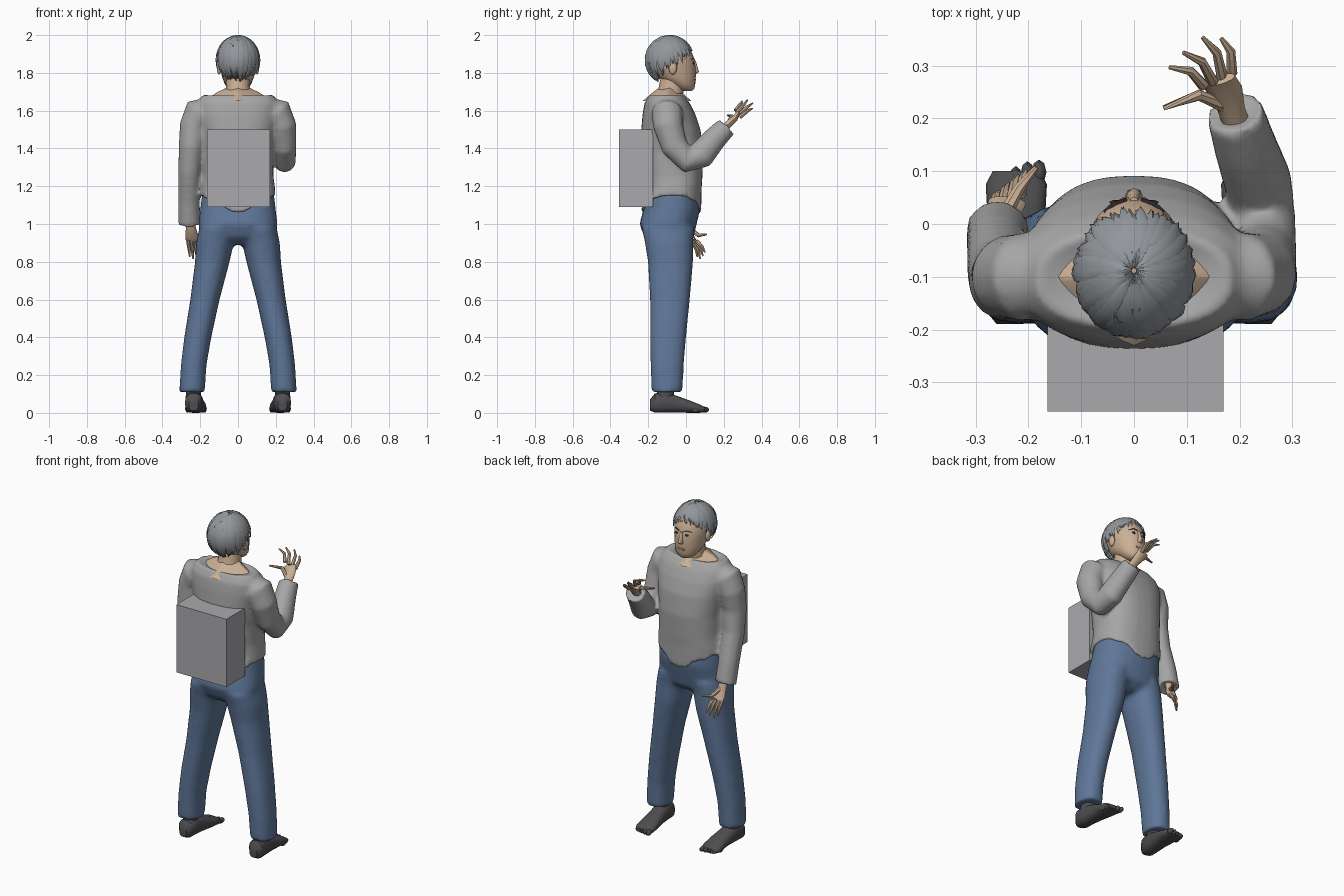
import bpy, bmesh, math, random
from mathutils import Vector

random.seed(4)
cube = bpy.data.objects.get("Cube")
if cube:
    bpy.data.objects.remove(cube, do_unlink=True)


def material(name, r, g, b):
    m = bpy.data.materials.new(name)
    m.use_nodes = True
    m.diffuse_color = (r, g, b, 1)
    m.node_tree.nodes["Principled BSDF"].inputs["Base Color"].default_value = (r, g, b, 1)
    return m


SHIRT = material("shirt grey", .38, .38, .385)
PACK = material("pack grey", .40, .40, .42)
DENIM = material("denim blue", .115, .185, .32)
SKIN = material("skin", .60, .43, .30)
HAIR = material("hair grey", .29, .31, .33)
SHOE = material("foot charcoal", .075, .075, .08)
DARK = material("eye dark", .03, .025, .025)
LIP = material("lip", .38, .2, .15)


def tube(bm, path, n=16, axis=None, p=2.0):
    """Skin a row of superellipse rings given as (x, y, z, half width, half depth)."""
    pts = [Vector(q[:3]) for q in path]
    rings = []
    for i, q in enumerate(path):
        t = axis or (pts[min(i + 1, len(pts) - 1)] - pts[max(i - 1, 0)]).normalized()
        u = Vector((1, 0, 0))
        u = (u - t * u.dot(t)).normalized()
        v = t.cross(u)
        ring = []
        for k in range(n):
            c, s = math.cos(k * math.tau / n), math.sin(k * math.tau / n)
            a = math.copysign(abs(c) ** (2 / p), c) * q[3]
            b = math.copysign(abs(s) ** (2 / p), s) * q[4]
            ring.append(bm.verts.new(pts[i] + u * a + v * b))
        rings.append(ring)
    for a, b in zip(rings, rings[1:]):
        for k in range(n):
            bm.faces.new((a[k], a[(k + 1) % n], b[(k + 1) % n], b[k]))
    for ring, q in ((rings[0], pts[0]), (rings[-1], pts[-1])):
        mid = bm.verts.new(q)
        for k in range(n):
            bm.faces.new((ring[k], ring[(k + 1) % n], mid))
    return rings


def ball(bm, loc, size, n=12):
    vs = bmesh.ops.create_uvsphere(bm, u_segments=n, v_segments=n // 2 + 2, radius=1)["verts"]
    for v in vs:
        v.co = Vector(loc) + Vector(v.co[i] * size[i] for i in range(3))


def finish(bm, name, mat, angle=40, voxel=0, smooth=0):
    if voxel or smooth == 0:
        bmesh.ops.recalc_face_normals(bm, faces=bm.faces)
    me = bpy.data.meshes.new(name)
    bm.to_mesh(me)
    bm.free()
    me.materials.append(mat)
    ob = bpy.data.objects.new(name, me)
    bpy.context.collection.objects.link(ob)
    if voxel:
        r = ob.modifiers.new("union", 'REMESH')
        r.mode, r.voxel_size, r.use_smooth_shade = 'VOXEL', voxel, True
        s = ob.modifiers.new("soften", 'SMOOTH')
        s.factor, s.iterations = .5, smooth
    elif angle:
        bpy.ops.object.select_all(action='DESELECT')
        ob.select_set(True)
        bpy.context.view_layer.objects.active = ob
        bpy.ops.object.shade_smooth_by_angle(angle=math.radians(angle))
    return ob


UP = Vector((0, 0, 1))

# Trousers: hips and two spread legs fused together
bm = bmesh.new()
tube(bm, [(0, -.09, .89, .13, .08), (0, -.09, .93, .195, .13), (0, -.095, 1.0, .21, .152),
          (0, -.075, 1.08, .2, .15), (0, -.065, 1.17, .19, .135)], 24, UP, 2.3)
for s in (-1, 1):
    tube(bm, [(s * .243, -.1, .11, .068, .082), (s * .235, -.1, .25, .068, .088),
              (s * .213, -.095, .4, .072, .096), (s * .175, -.085, .6, .078, .106),
              (s * .136, -.082, .8, .092, .12), (s * .122, -.09, .9, .1, .128),
              (s * .105, -.095, .98, .1, .14)], 20, UP, 2.2)
finish(bm, "trousers", DENIM, voxel=.014, smooth=5)

# Shirt: torso with ragged hem, fused with both sleeves
bm = bmesh.new()
rings = tube(bm, [(0, -.07, 1.15, .2, .15), (0, -.067, 1.19, .196, .15), (0, -.065, 1.25, .188, .152),
                  (0, -.07, 1.38, .188, .162), (0, -.08, 1.5, .205, .157), (0, -.09, 1.58, .22, .14),
                  (0, -.1, 1.64, .218, .12), (0, -.105, 1.685, .185, .09), (0, -.1, 1.665, .1, .05)],
             32, UP, 2.4)
for k, v in enumerate(rings[0]):
    ends = abs(math.sin(k * math.tau / 32))
    v.co.z -= .10 * ends ** 3 * (.45 + .55 * abs(math.sin(k * math.tau * 3 / 32)))
    v.co.y -= .02 if v.co.y < -.15 else 0
tube(bm, [(.16, -.1, 1.6, .07, .07), (.205, -.1, 1.59, .085, .085), (.235, -.095, 1.52, .075, .08),
          (.247, -.06, 1.41, .062, .072), (.247, .01, 1.335, .06, .068), (.235, .08, 1.365, .065, .075),
          (.21, .15, 1.45, .06, .064), (.19, .215, 1.515, .055, .056), (.195, .19, 1.49, .035, .035)], 14)
tube(bm, [(-.16, -.1, 1.6, .07, .07), (-.205, -.1, 1.59, .085, .085), (-.235, -.1, 1.52, .075, .08),
          (-.248, -.11, 1.41, .066, .072), (-.257, -.09, 1.28, .06, .066), (-.26, -.04, 1.12, .058, .062),
          (-.258, -.01, .995, .06, .06), (-.258, -.015, 1.03, .036, .036)], 14)
finish(bm, "shirt", SHIRT, voxel=.012, smooth=3)

# Box pack on the back
bm = bmesh.new()
for v in bmesh.ops.create_cube(bm, size=1)["verts"]:
    v.co = Vector((.003 + v.co.x * .334, -.265 + v.co.y * .18, 1.295 + v.co.z * .41))
finish(bm, "back_box", PACK, angle=0)

# Neck and the bare yoke inside the V neckline
bm = bmesh.new()
tube(bm, [(0, -.06, 1.8, .066, .07), (0, -.075, 1.73, .062, .068), (0, -.085, 1.69, .07, .07)], 16, UP)
tube(bm, [(0, -.085, 1.72, .062, .06), (0, -.1, 1.698, .11, .075), (0, -.1, 1.65, .18, .13)], 24, UP, 1.2)
finish(bm, "neck", SKIN)

# Head, nose and ears
bm = bmesh.new()
tube(bm, [(0, .005, 1.703, .028, .025), (0, -.002, 1.715, .048, .045), (0, -.018, 1.74, .07, .067),
          (0, -.05, 1.78, .085, .102), (0, -.068, 1.83, .095, .12), (0, -.08, 1.88, .102, .122),
          (0, -.086, 1.93, .092, .108), (0, -.088, 1.965, .066, .08), (0, -.088, 1.985, .036, .045)],
     24, UP)
tube(bm, [(0, .043, 1.865, .008, .008), (0, .05, 1.83, .011, .012), (0, .053, 1.805, .017, .015),
          (0, .047, 1.795, .012, .008)], 8, UP)
for s in (-1, 1):
    ball(bm, (s * .1, -.07, 1.825), (.012, .022, .034))
finish(bm, "head", SKIN, 60)

# Eyes, brows and mouth
bm = bmesh.new()
for s in (-1, 1):
    ball(bm, (s * .034, .041, 1.851), (.013, .005, .006), 10)
    tube(bm, [(s * .015, .046, 1.87, .003, .003), (s * .035, .04, 1.877, .004, .004),
              (s * .056, .024, 1.87, .002, .002)], 6, Vector((0, 0, 1)))
finish(bm, "eyes_and_brows", DARK)
bm = bmesh.new()
ball(bm, (0, .047, 1.764), (.026, .006, .007))
finish(bm, "mouth", LIP)

# Hair: overlapping tapered locks swept from the crown to the hairline
bm = bmesh.new()
C, R = Vector((0, -.088, 1.868)), Vector((.112, .127, .127))


def scalp(az, phi, lift):
    d = Vector((math.cos(az) * math.sin(phi), math.sin(az) * math.sin(phi), math.cos(phi)))
    return C + Vector(d[i] * (R[i] + lift) for i in range(3))


for i in range(120):
    az = (i + random.random() * .7) * math.tau * 2 / 120
    end = math.radians(108 - 41 * math.sin(az)) * random.uniform(.9, 1.04)
    start = 0.04 if i % 2 else end * random.uniform(.15, .4)
    lift, sweep = random.uniform(-.006, .003), random.uniform(-.1, .3)
    prev = None
    for j in range(8):
        f = j / 7
        phi = start + (end - start) * f
        w = .014 * (1 - f ** 4) * min(1, .35 + f * 3) + .001
        half = min(w / (.11 * max(math.sin(phi), .1)), .3)
        a = az + sweep * f
        row = [bm.verts.new(scalp(a + half * e, phi, lift + (.004 if e == 0 else 0))) for e in (-1, 0, 1)]
        if prev:
            for k in (0, 1):
                bm.faces.new((prev[k], row[k], row[k + 1], prev[k + 1]))
        prev = row
finish(bm, "hair", HAIR, 50, smooth=1)


# Hands: wrist, palm, four fingers and a thumb
def hand(name, wrist, palm, knuckles, tips, thumb, bend):
    bm = bmesh.new()
    w, p, b = Vector(wrist), Vector(palm), Vector(bend)
    k0, k1 = Vector(knuckles[0]), Vector(knuckles[1])
    tube(bm, [(*w, .027, .024), (*(w.lerp(p, .5)), .026, .02), (*p, .034, .018),
              (*((k0 + k1) / 2), .036, .012)], 10)
    for i, tip in enumerate(tips):
        base, tip = k0.lerp(k1, i / 3), Vector(tip)
        tube(bm, [(*base, .011, .011), (*(base.lerp(tip, .5) + b), .009, .009), (*tip, .004, .004)], 7)
    t = Vector(thumb)
    tube(bm, [(*w.lerp(p, .5), .014, .014), (*(p.lerp(t, .45) + b * .5), .011, .011), (*t, .005, .005)], 7)
    finish(bm, name, SKIN)


hand("left_hand", (.197, .18, 1.49), (.172, .255, 1.555), ((.185, .285, 1.565), (.132, .262, 1.6)),
     ((.165, .352, 1.612), (.13, .354, 1.64), (.093, .325, 1.656), (.067, .297, 1.65)),
     (.056, .22, 1.575), (.008, .01, .012))
hand("right_hand", (-.255, -.01, 1.03), (-.245, .025, .935), ((-.265, .03, .915), (-.215, .055, .91)),
     ((-.255, .06, .825), (-.238, .075, .815), (-.22, .09, .83), (-.205, .1, .85)),
     (-.185, .108, .945), (0, .008, 0))

# Feet with separate toes, turned slightly
for s, name in ((-1, "right_foot"), (1, "left_foot")):
    bm = bmesh.new()
    x = s * .223
    tube(bm, [(x + s * .012, -.19, .042, .025, .03), (x + s * .012, -.165, .052, .046, .052),
              (x + s * .01, -.11, .056, .047, .056), (x + s * .005, -.05, .046, .047, .046),
              (x, .02, .033, .055, .033), (x, .075, .022, .058, .022), (x, .1, .016, .045, .013)],
         14, Vector((0, 1, 0)), 2.5)
    tube(bm, [(x + s * .012, -.115, .05, .042, .05), (x + s * .015, -.105, .15, .038, .042)], 12, UP)
    for i in range(5):
        ball(bm, (x - s * (.043 - i * .022), .098 - i * i * .003, .017), (.014 - i * .001, .024, .016), 8)
    finish(bm, name, SHOE)
